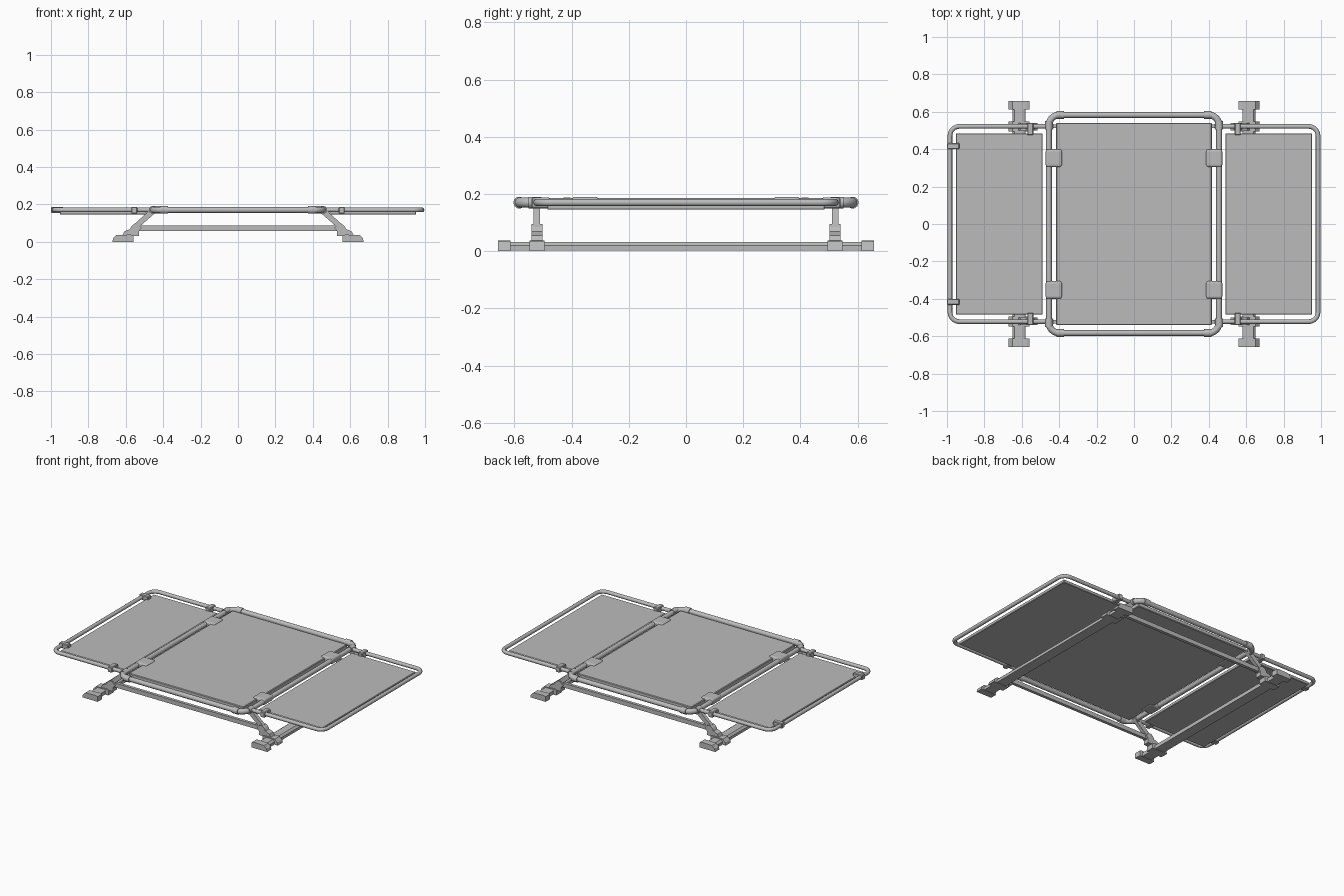
import bpy, bmesh, math
from mathutils import Vector

cube = bpy.data.objects.get("Cube")
if cube:
    bpy.data.objects.remove(cube, do_unlink=True)

grey = bpy.data.materials.new("light grey")
grey.use_nodes = True
COLOR = (0.5, 0.5, 0.5, 1)
grey.diffuse_color = COLOR
grey.node_tree.nodes["Principled BSDF"].inputs["Base Color"].default_value = COLOR

TUBE_Z = 0.17


def add_mesh(name, bm, bevel=0, segments=1):
    bmesh.ops.recalc_face_normals(bm, faces=bm.faces)
    mesh = bpy.data.meshes.new(name)
    bm.to_mesh(mesh)
    bm.free()
    ob = bpy.data.objects.new(name, mesh)
    bpy.context.collection.objects.link(ob)
    mesh.materials.append(grey)
    if bevel:
        mod = ob.modifiers.new("Bevel", "BEVEL")
        mod.width, mod.segments = bevel, segments
    return ob


def box(name, x, y, z, bevel=0):
    """Box from its (min, max) ranges."""
    bm = bmesh.new()
    bmesh.ops.create_cube(bm, size=1)
    for v in bm.verts:
        v.co = [(r[0] + r[1]) / 2 + c * (r[1] - r[0]) for r, c in zip((x, y, z), v.co)]
    return add_mesh(name, bm, bevel)


def prism_y(name, profile, y0, y1):
    """Extrude an x-z profile along y."""
    bm = bmesh.new()
    face = bm.faces.new([bm.verts.new((x, y0, z)) for x, z in profile])
    new = bmesh.ops.extrude_face_region(bm, geom=[face])["geom"]
    verts = [g for g in new if isinstance(g, bmesh.types.BMVert)]
    bmesh.ops.translate(bm, verts=verts, vec=(0, y1 - y0, 0))
    return add_mesh(name, bm)


def fillet(corner, a, b, radius, steps=6):
    """Points of a quarter arc rounding a right-angled corner."""
    c = Vector(corner)
    u, v = (Vector(a) - c).normalized(), (Vector(b) - c).normalized()
    mid = c + (u + v) * radius
    return [mid - v * radius * math.cos(t) - u * radius * math.sin(t)
            for t in (math.pi / 2 * i / steps for i in range(steps + 1))]


def tube(name, points, radius, closed=False):
    """Round tube swept along points in the frame plane."""
    curve = bpy.data.curves.new(name, "CURVE")
    curve.dimensions = "3D"
    curve.bevel_depth, curve.bevel_resolution = radius, 3
    curve.use_fill_caps = True
    spline = curve.splines.new("POLY")
    spline.points.add(len(points) - 1)
    for p, co in zip(spline.points, points):
        p.co = (co[0], co[1], TUBE_Z, 1)
    spline.use_cyclic_u = closed
    curve.materials.append(grey)
    ob = bpy.data.objects.new(name, curve)
    bpy.context.collection.objects.link(ob)
    bpy.ops.object.select_all(action="DESELECT")
    ob.select_set(True)
    bpy.context.view_layer.objects.active = ob
    bpy.ops.object.convert(target="MESH")
    bpy.ops.object.shade_smooth_by_angle(angle=math.radians(40))


def span(s, a, b):
    return tuple(sorted((s * a, s * b)))


# Centre panel and its round frame
FX, FY = 0.455, 0.583
box("centre_panel", (-0.417, 0.417), (-0.54, 0.54), (0.155, 0.182), 0.004)
corners = [(-FX, -FY), (FX, -FY), (FX, FY), (-FX, FY)]
loop = []
for i, c in enumerate(corners):
    loop += fillet(c, corners[i - 1], corners[(i + 1) % 4], 0.055)
tube("centre_frame", loop, 0.016, closed=True)

# Foot and bracket profiles, given for the +x side
CAP = [(0.56, 0), (0.672, 0), (0.668, 0.018), (0.65, 0.036), (0.575, 0.038), (0.56, 0.034)]
BEAM = [(0.58, 0.002), (0.65, 0.002), (0.65, 0.02), (0.638, 0.032), (0.59, 0.032), (0.58, 0.026)]
BRACKET = [(0.53, 0.03), (0.62, 0.03), (0.608, 0.055), (0.578, 0.068), (0.568, 0.085),
           (0.555, 0.095), (0.535, 0.095), (0.515, 0.075), (0.53, 0.055)]
STRUT = [(0.55, 0.06), (0.565, 0.085), (0.465, 0.175), (0.43, 0.175), (0.43, 0.165)]

for sx, side in ((1, "left"), (-1, "right")):
    # Side panel and its U-shaped frame
    box(f"{side}_panel", span(sx, 0.488, 0.952), (-0.485, 0.485), (0.145, 0.166), 0.003)
    ends = [(sx * 0.45, -0.522), (sx * 0.984, -0.522), (sx * 0.984, 0.522), (sx * 0.45, 0.522)]
    path = [ends[0]] + fillet(ends[1], ends[0], ends[2], 0.05)
    path += fillet(ends[2], ends[1], ends[3], 0.05) + [ends[3]]
    tube(f"{side}_frame", path, 0.0125)

    # Long ground beam
    prism_y(f"{side}_ground_beam", [(sx * x, z) for x, z in BEAM], -0.63, 0.63)

    for sy, end in ((1, "back"), (-1, "front")):
        tag = f"{side}_{end}"
        # Elbow collars on the centre frame
        tube(f"{tag}_elbow", fillet((sx * FX, sy * FY), (0, sy * FY), (sx * FX, 0), 0.056), 0.018)
        tube(f"{tag}_collar_x", [(sx * 0.375, sy * FY), (sx * 0.415, sy * FY)], 0.021)
        tube(f"{tag}_collar_y", [(sx * FX, sy * 0.505), (sx * FX, sy * 0.55)], 0.021)

        # Broad clamps joining centre panel and frame
        clamp = box(f"{tag}_panel_clamp", span(sx, 0.385, 0.472), span(sy, 0.305, 0.4),
                    (0.151, 0.19), 0.012)
        clamp.modifiers["Bevel"].segments = 3

        # Narrow clips holding the side panel
        box(f"{tag}_side_clip", span(sx, 0.538, 0.57), span(sy, 0.475, 0.54), (0.15, 0.187), 0.004)
        if sx < 0:
            box(f"{tag}_outer_clip", (-1.0, -0.933), span(sy, 0.4, 0.432), (0.153, 0.187), 0.004)

        # Foot caps, bracket and sloping strut
        for name, profile, a, b in (("end_cap", CAP, 0.613, 0.657),
                                    ("inner_cap", CAP, 0.495, 0.547),
                                    ("bracket", BRACKET, 0.501, 0.541),
                                    ("strut", STRUT, 0.51, 0.534)):
            prism_y(f"{tag}_{name}", [(sx * x, z) for x, z in profile], sy * a, sy * b)

# Cross bars between the brackets
for sy, end in ((1, "back"), (-1, "front")):
    box(f"{end}_cross_bar", (-0.54, 0.54), span(sy, 0.512, 0.532), (0.058, 0.086))
